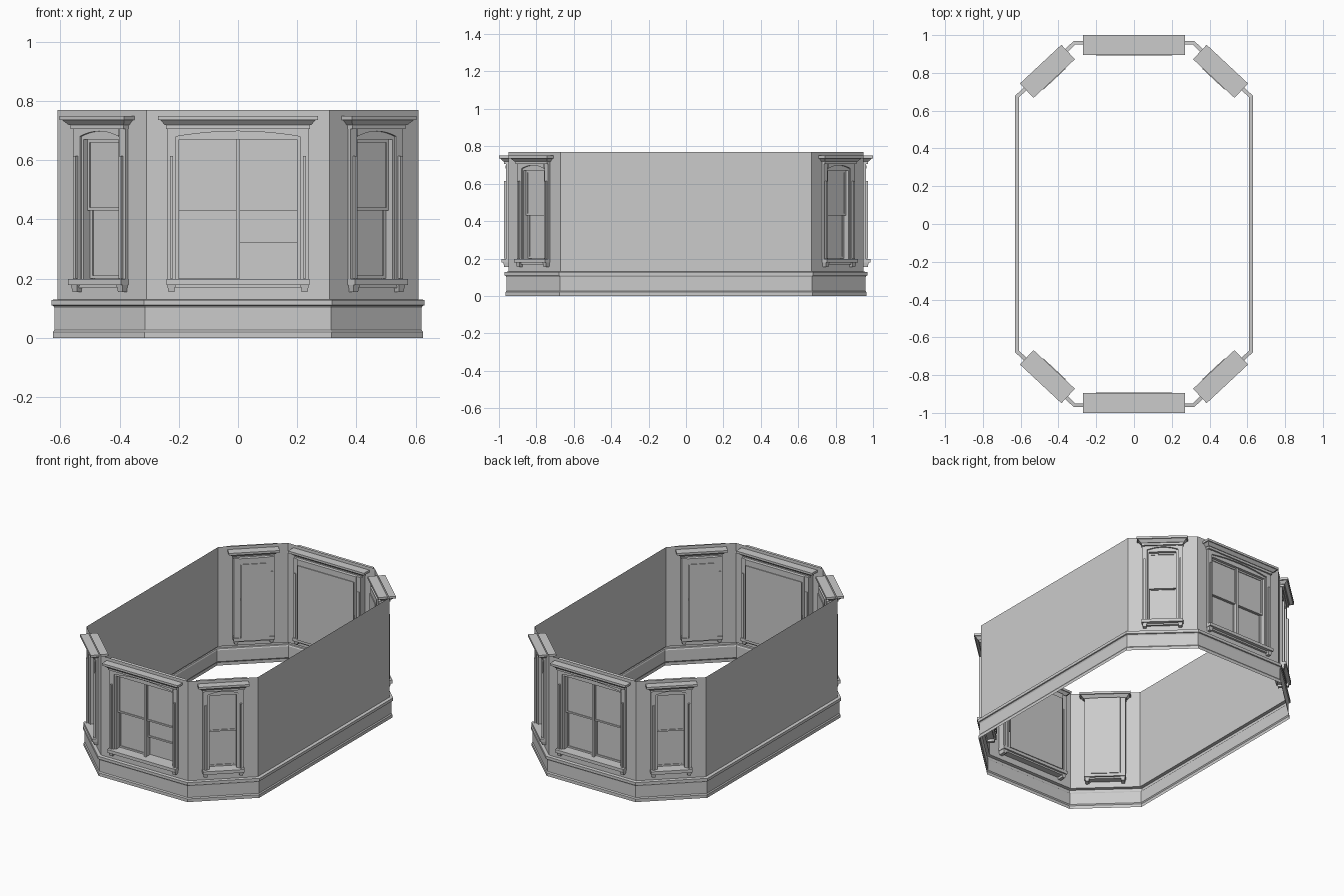
import bpy, bmesh, math
from mathutils import Matrix, Vector

if "Cube" in bpy.data.objects:
    bpy.data.objects.remove(bpy.data.objects["Cube"])

WALL_TOP, PLINTH_TOP = 0.77, 0.13
HALF = [(0.31, -0.95), (0.61, -0.67), (0.61, 0.67), (0.31, 0.95)]
PLAN = [Vector(p) for p in HALF] + [Vector((-x, y)) for x, y in reversed(HALF)]
PLAN = PLAN[-1:] + PLAN[:-1]          # edge 0 is the front wall, counter-clockwise
N = len(PLAN)


def finish(bm, name, matrix=None):
    mesh = bpy.data.meshes.new(name)
    bm.to_mesh(mesh)
    bm.free()
    obj = bpy.data.objects.new(name, mesh)
    bpy.context.collection.objects.link(obj)
    if matrix:
        obj.matrix_world = matrix
    return obj


def block(bm, x0, x1, y0, y1, z0, z1, grow=0.0):
    """Box whose top may be wider than its bottom by grow on each side."""
    lo = [(x0, y0), (x1, y0), (x1, y1), (x0, y1)]
    g = grow
    hi = [(x0 - g, y0 - g), (x1 + g, y0 - g), (x1 + g, y1 + g), (x0 - g, y1 + g)]
    a = [bm.verts.new((*p, z0)) for p in lo]
    b = [bm.verts.new((*p, z1)) for p in hi]
    bm.faces.new(a[::-1])
    bm.faces.new(b)
    for i in range(4):
        j = (i + 1) % 4
        bm.faces.new((a[i], a[j], b[j], b[i]))


def ring(bm, x0, x1, y0, y1, z0, z1, t):
    """Rectangular frame of bar width t."""
    block(bm, x0, x0 + t, y0, y1, z0, z1)
    block(bm, x1 - t, x1, y0, y1, z0, z1)
    block(bm, x0 + t, x1 - t, y0, y1, z0, z0 + t)
    block(bm, x0 + t, x1 - t, y0, y1, z1 - t, z1)


def offset_plan(d):
    """Plan outline pushed outwards by d with mitred corners."""
    out = []
    for i, p in enumerate(PLAN):
        e0, e1 = (p - PLAN[i - 1]).normalized(), (PLAN[(i + 1) % N] - p).normalized()
        n0, n1 = Vector((e0.y, -e0.x)), Vector((e1.y, -e1.x))
        out.append(p + (n0 + n1) * d / (1 + n0.dot(n1)))
    return out


# plinth: moulded skirt swept round the plan
bm = bmesh.new()
profile = [(0.015, 0), (0.015, 0.02), (0.010, 0.027), (0.010, 0.100),
           (0.014, 0.108), (0.020, 0.110), (0.020, 0.128), (0.0, PLINTH_TOP)]
rows = [[bm.verts.new((p.x, p.y, z)) for p in offset_plan(d)] for d, z in profile]
for r0, r1 in zip(rows, rows[1:]):
    for i in range(N):
        j = (i + 1) % N
        bm.faces.new((r0[i], r0[j], r1[j], r1[i]))
finish(bm, "plinth")


def wall(name, matrix, length, w):
    """Wall sheet, with a window hole when w is given."""
    bm = bmesh.new()
    h = length / 2

    def rect(a, z0, z1):
        return [bm.verts.new(p) for p in ((-a, 0, z0), (a, 0, z0), (a, 0, z1), (-a, 0, z1))]
    o = rect(h, PLINTH_TOP, WALL_TOP)
    if w:
        q = rect(w + 0.03, 0.185, 0.712)
        for i in range(4):
            j = (i + 1) % 4
            bm.faces.new((o[i], o[j], q[j], q[i]))
    else:
        bm.faces.new(o)
    finish(bm, name + "_wall", matrix)


def window(name, m, w, lights, raised):
    """Window unit; local -y is outdoors, y = 0 is the wall sheet."""
    # casing, stepped jambs and slim side pilasters
    bm = bmesh.new()
    for s in (-1, 1):
        for a, b, y0, y1, z0, z1 in ((0.010, 0.040, -0.012, 0.045, 0.195, 0.71),
                                     (0.0, 0.010, -0.004, 0.052, 0.195, 0.68),
                                     (0.020, 0.030, -0.024, 0.050, 0.20, 0.615)):
            x0, x1 = sorted((s * (w + a), s * (w + b)))
            block(bm, x0, x1, y0, y1, z0, z1)
    block(bm, -w - 0.01, w + 0.01, -0.004, 0.052, 0.67, 0.71)
    # arched frieze: front plate with a shallow curved underside
    k = 12
    aw = w + 0.01
    cols = []
    for i in range(k + 1):
        t = -1 + 2 * i / k
        zb = 0.680 + 0.018 * (1 - t * t)
        cols.append([bm.verts.new(c) for c in ((t * aw, -0.014, zb), (t * aw, -0.014, 0.71),
                                               (t * aw, -0.003, 0.71), (t * aw, -0.003, zb))])
    for c, d in zip(cols, cols[1:]):
        for i in range(4):
            j = (i + 1) % 4
            bm.faces.new((c[i], d[i], d[j], c[j]))
    finish(bm, name + "_casing", m)

    # cornice
    bm = bmesh.new()
    block(bm, -w - 0.043, w + 0.043, -0.024, 0.030, 0.705, 0.719)
    block(bm, -w - 0.047, w + 0.047, -0.028, 0.033, 0.719, 0.736, 0.016)
    block(bm, -w - 0.070, w + 0.070, -0.050, 0.055, 0.736, 0.750)
    finish(bm, name + "_cornice", m)

    # sill with two brackets
    bm = bmesh.new()
    block(bm, -w - 0.042, w + 0.042, -0.036, 0.052, 0.178, 0.198)
    block(bm, -w - 0.022, w + 0.022, -0.014, 0.04, 0.168, 0.178)
    for s in (-1, 1):
        c = s * (w + 0.025)
        block(bm, c - 0.010, c + 0.010, -0.022, 0.04, 0.155, 0.178, 0.004)
    finish(bm, name + "_sill", m)

    # double-hung sashes and glass
    sash, glass = bmesh.new(), bmesh.new()
    span = 2 * w / lights
    for i in range(lights):
        a, b = -w + i * span, -w + (i + 1) * span
        lift = 0.12 if raised and i == lights - 1 else 0.0
        for z0, z1, y in ((0.43, 0.67, 0.014), (0.20 + lift, 0.44 + lift, 0.028)):
            ring(sash, a, b, y, y + 0.012, z0, z1, 0.010)
            block(glass, a + 0.01, b - 0.01, y + 0.005, y + 0.007, z0 + 0.01, z1 - 0.01)
    if lights > 1:
        block(sash, -0.006, 0.006, 0.004, 0.045, 0.20, 0.67)
    finish(sash, name + "_sashes", m)
    finish(glass, name + "_glass", m)

    # flat panel closing the room side
    bm = bmesh.new()
    block(bm, -w, w, 0.054, 0.059, 0.195, 0.675)
    finish(bm, name + "_back_panel", m)


NAMES = ["front", "front_right", "right", "back_right", "back", "back_left", "left", "front_left"]
for i, name in enumerate(NAMES):
    p, q = PLAN[i], PLAN[(i + 1) % N]
    d, c = q - p, (p + q) / 2
    m = Matrix.Translation((c.x, c.y, 0)) @ Matrix.Rotation(math.atan2(d.y, d.x), 4, 'Z')
    w = None if i in (2, 6) else 0.2 if i in (0, 4) else 0.08
    wall(name, m, d.length, w)
    if w:
        window(name + "_window", m, w, 2 if i in (0, 4) else 1, i == 0)
